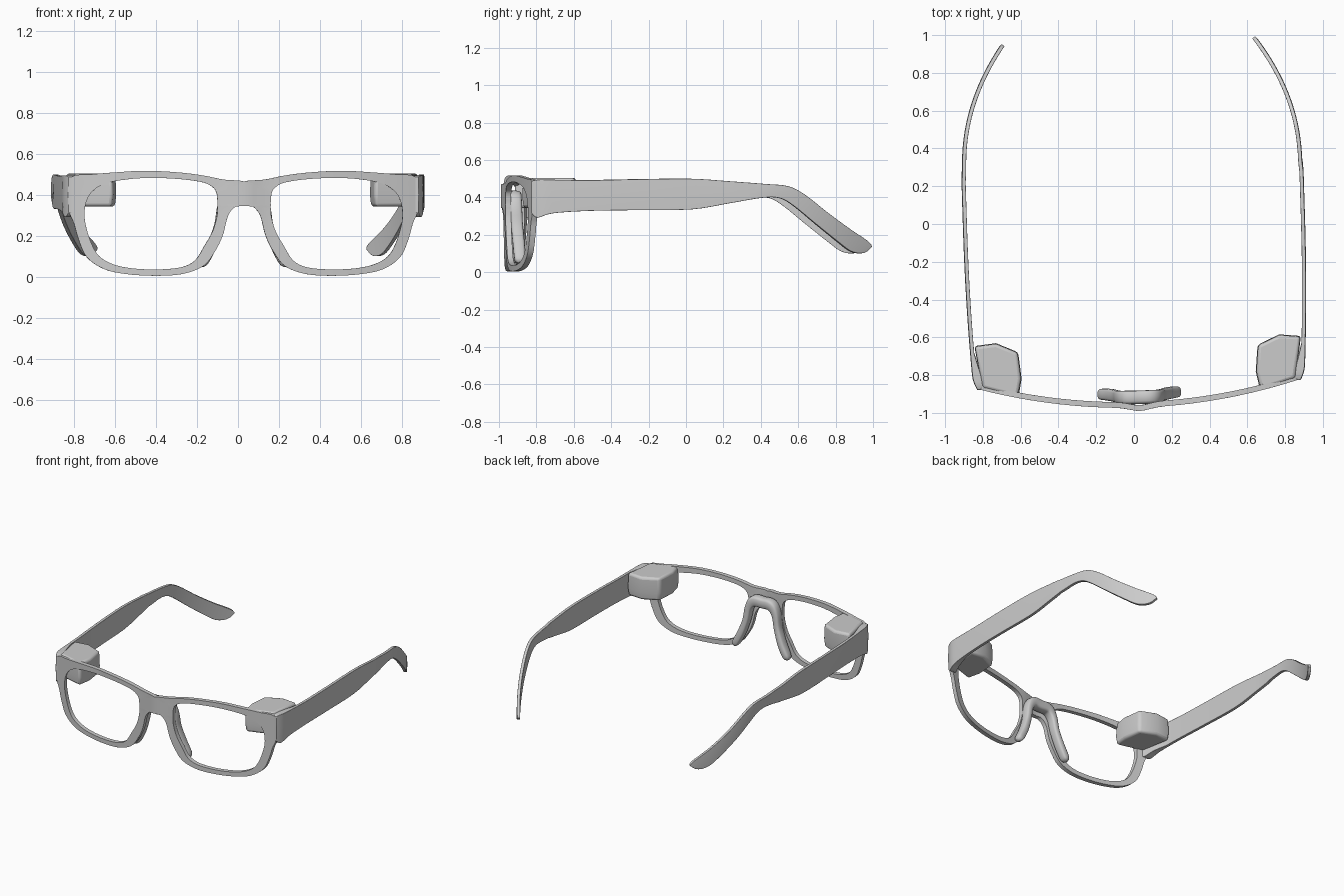
import bpy, bmesh, math
from mathutils import Vector

if "Cube" in bpy.data.objects:
    bpy.data.objects.remove(bpy.data.objects["Cube"])

YAW = 0.031   # the whole model sits slightly turned


def smooth_path(pts, steps, closed=False):
    """Catmull-Rom resampling of tuples of any length."""
    n, out = len(pts), []
    get = (lambda i: pts[i % n]) if closed else (lambda i: pts[max(0, min(n - 1, i))])
    for i in range(n if closed else n - 1):
        q = [get(i + k) for k in (-1, 0, 1, 2)]
        for s in range(steps):
            t = s / steps
            out.append(tuple(0.5 * (2 * b + (c - a) * t + (2 * a - 5 * b + 4 * c - d) * t * t
                                    + (3 * b - a - 3 * c + d) * t ** 3)
                             for a, b, c, d in zip(*q)))
    if not closed:
        out.append(tuple(pts[-1]))
    return out


def loft(name, rings, closed=False, mirror=True, bevel=0.0, segs=2, open_centre=False):
    """Skin a row of equal-sized rings, then mirror, bevel and shade it."""
    bm = bmesh.new()
    vs = [[bm.verts.new(p) for p in r] for r in rings]
    m, n = len(vs[0]), len(vs)
    for i in range(n if closed else n - 1):
        a, b = vs[i], vs[(i + 1) % n]
        for j in range(m):
            k = (j + 1) % m
            bm.faces.new((a[j], a[k], b[k], b[j]))
    if not closed:
        bm.faces.new(vs[0])
        bm.faces.new(vs[-1][::-1])
    bmesh.ops.recalc_face_normals(bm, faces=bm.faces)
    if open_centre:
        seam = [f for f in bm.faces if all(abs(v.co.x) < 1e-5 for v in f.verts)]
        bmesh.ops.delete(bm, geom=seam, context='FACES')
    me = bpy.data.meshes.new(name)
    bm.to_mesh(me)
    bm.free()
    ob = bpy.data.objects.new(name, me)
    bpy.context.collection.objects.link(ob)
    ob.rotation_euler.z = YAW
    bpy.ops.object.select_all(action='DESELECT')
    ob.select_set(True)
    bpy.context.view_layer.objects.active = ob
    bpy.ops.object.shade_smooth_by_angle(angle=math.radians(40))
    if mirror:
        ob.modifiers.new("mirror", 'MIRROR').merge_threshold = 0.0005
    if bevel:
        b = ob.modifiers.new("bevel", 'BEVEL')
        b.width, b.segments, b.limit_method = bevel, segs, 'ANGLE'
        b.angle_limit = math.radians(40)
    return ob


# Front frame: outer outline paired with lens opening (x, z, x, z), half only
RIM = [(0, .465, .135, .41), (.1, .475, .15, .435), (.2, .495, .2, .461),
       (.32, .51, .32, .478), (.48, .518, .47, .483), (.63, .51, .60, .472),
       (.75, .50, .69, .45), (.84, .488, .745, .41), (.858, .40, .77, .36),
       (.85, .315, .777, .30), (.828, .26, .768, .24), (.805, .18, .742, .16),
       (.765, .095, .705, .10), (.68, .037, .64, .062), (.57, .013, .55, .042),
       (.43, .005, .43, .036), (.3, .014, .31, .046), (.2, .052, .24, .08),
       (.145, .12, .195, .15), (.105, .2, .155, .22), (.078, .30, .134, .29),
       (.04, .344, .13, .33), (0, .347, .13, .35), (0, .385, .13, .37),
       (0, .425, .132, .39)]


def front_y(x):
    return -0.972 + 0.17 * x * x - 0.018 * math.exp(-(x / 0.07) ** 2)


rings = []
for ox, oz, ix, iz in smooth_path(RIM, 4, closed=True):
    ox = max(0.0, ox) if ox > 1e-4 else 0.0
    row = [(ox + (ix - ox) * t, oz + (iz - oz) * t) for t in (0, 1 / 3, 2 / 3, 1)]
    front = [(x, front_y(x), z) for x, z in row]
    back = [(x, front_y(x) + 0.03, z) for x, z in reversed(row)]
    rings.append(front + back)
loft("front_frame", rings, closed=True, bevel=0.007, open_centre=True)

# Temples: top edge and bottom edge (y, z, y, z) from hinge to ear tip
ARM = [(-.852, .488, -.852, .315), (-.82, .495, -.82, .292), (-.75, .495, -.74, .315),
       (-.55, .492, -.55, .328), (-.3, .497, -.3, .332), (0, .50, 0, .336),
       (.2, .487, .2, .368), (.4, .472, .38, .398), (.52, .460, .475, .396),
       (.61, .415, .55, .355), (.73, .322, .67, .258), (.85, .235, .79, .163),
       (.925, .186, .85, .118), (.957, .163, .89, .103), (.971, .147, .925, .102),
       (.974, .135, .95, .112)]


def arm_x(y):
    x = 0.906 - 0.04 * min(y, 0) ** 2
    if y > 0.3:
        x -= 0.53 * (y - 0.3) ** 2.15 + 0.005
    if y < -0.77:
        x -= 3.0 * (y + 0.77) ** 2
    return x


rings = []
for ty, tz, by, bz in smooth_path(ARM, 4):
    thick = 0.02 + 0.03 * max(0.0, min(1.0, (-0.66 - ty) / 0.14))
    outer, inner = [], []
    for t in (0, 0.5, 1):
        y, z = ty + (by - ty) * t, tz + (bz - tz) * t
        bulge = 0.002 if t == 0.5 else 0
        slope = (arm_x(y + 0.01) - arm_x(y - 0.01)) / 0.02 if y > 0 else 0
        nrm = Vector((1, -slope, 0)).normalized()
        p = Vector((arm_x(y) - 0.002, y, z))
        outer.append(p + nrm * bulge)
        inner.insert(0, p - nrm * thick)
    rings.append(outer + inner)
loft("temples", rings, bevel=0.006)

# Chunky housings inside the hinge corners
PLAN = [(.865, -.62), (.75, -.608), (.634, -.66), (.62, -.80), (.64, -.90), (.83, -.845)]
cx, cy = 0.75, -0.75
rings = []
for z, s in ((.343, .95), (.40, 1.0), (.505, .97)):
    rings.append([(cx + (x - cx) * s, cy + (y - cy) * s, z) for x, y in PLAN])
loft("corner_housings", rings, bevel=0.016, segs=3)

# Nose piece: arched bar with splayed pads (x, y, z, half width, half depth)
HALF = [(.0, -.918, .398, .036, .036), (.065, -.917, .396, .036, .036),
        (.103, -.914, .345, .026, .034), (.122, -.908, .25, .023, .032),
        (.155, -.900, .155, .025, .032), (.19, -.896, .085, .025, .03),
        (.205, -.896, .062, .019, .025), (.212, -.896, .051, .007, .012)]
full = [(-x, y, z, w, d) for x, y, z, w, d in HALF[:0:-1]] + HALF
path = smooth_path(full, 4)
rings = []
for i, (x, y, z, w, d) in enumerate(path):
    a, b = path[max(0, i - 1)], path[min(len(path) - 1, i + 1)]
    tan = Vector((b[0] - a[0], 0, b[2] - a[2])).normalized()
    nrm = Vector((-tan.z, 0, tan.x))
    ring = []
    for k in range(16):
        c, s = math.cos(k * math.pi / 8), math.sin(k * math.pi / 8)
        u = math.copysign(abs(c) ** 0.6, c) * w
        v = math.copysign(abs(s) ** 0.6, s) * d
        ring.append(Vector((x, y + v, z)) + nrm * u)
    rings.append(ring)
loft("nose_piece", rings, mirror=False)
